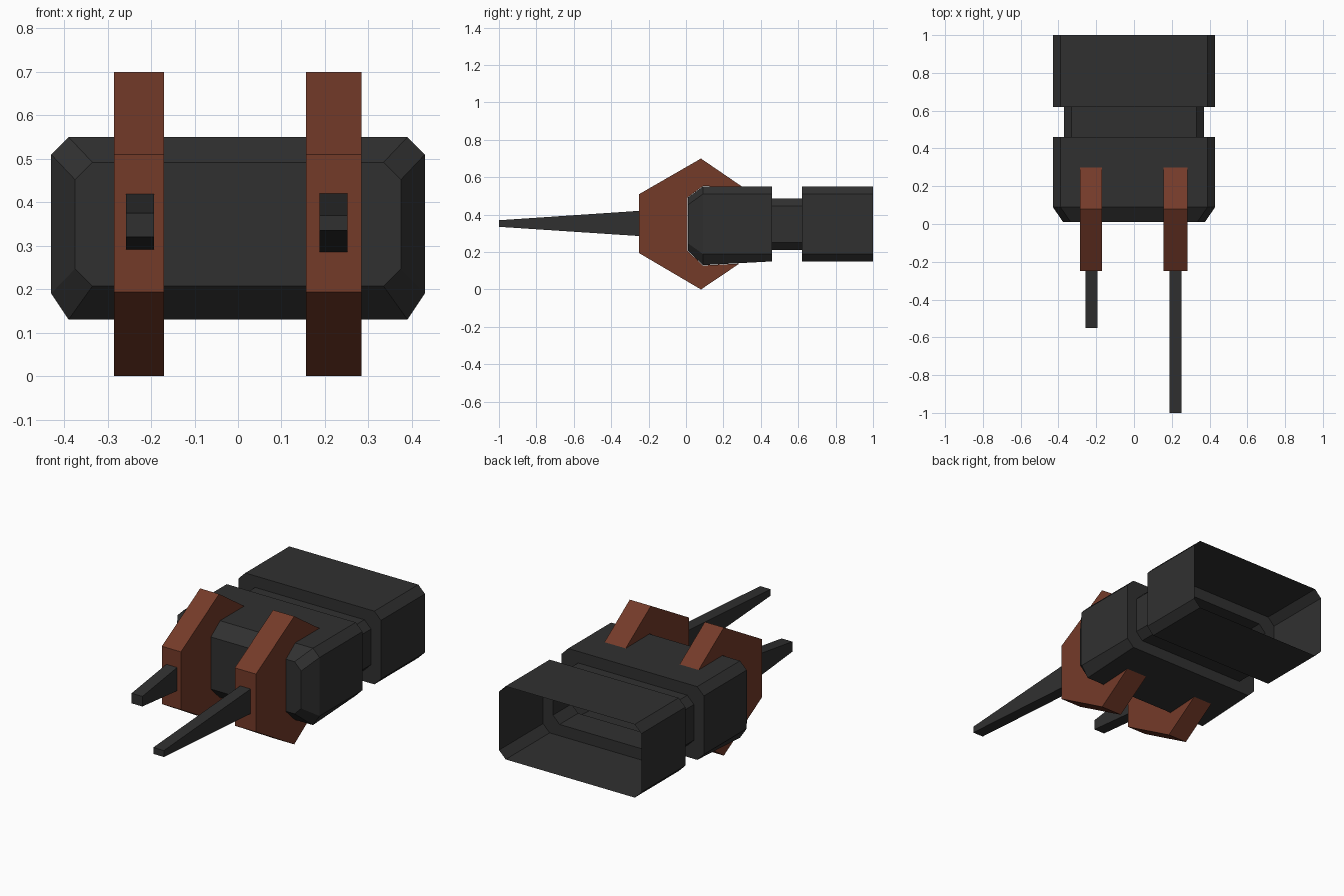
import bpy, bmesh

if "Cube" in bpy.data.objects:
    bpy.data.objects.remove(bpy.data.objects["Cube"])


def material(name, color):
    m = bpy.data.materials.new(name)
    m.diffuse_color = (*color, 1)
    m.use_nodes = True
    m.node_tree.nodes["Principled BSDF"].inputs["Base Color"].default_value = m.diffuse_color
    return m


DARK = material("charcoal", (0.030, 0.030, 0.030))
BROWN = material("rust_brown", (0.175, 0.043, 0.022))


def finish(bm, name, mat):
    me = bpy.data.meshes.new(name)
    bm.to_mesh(me)
    bm.free()
    me.materials.append(mat)
    ob = bpy.data.objects.new(name, me)
    bpy.context.collection.objects.link(ob)
    return ob


def octagon(hx, z0, z1, c=0.04, cb=0.04):
    """Chamfered rectangle in x/z, counter-clockwise seen from the front."""
    half = [(hx - c, z0), (hx, z0 + cb), (hx, z1 - c), (hx - c, z1)]
    return half + [(-x, z) for x, z in reversed(half)]


def extrude_profile(name, profile, x0, x1, mat):
    """Closed y/z profile extruded between two x positions."""
    bm = bmesh.new()
    a = [bm.verts.new((x0, y, z)) for y, z in profile]
    b = [bm.verts.new((x1, y, z)) for y, z in profile]
    n = len(profile)
    bm.faces.new(a)
    bm.faces.new(b[::-1])
    for i in range(n):
        j = (i + 1) % n
        bm.faces.new((a[i], b[i], b[j], a[j]))
    bmesh.ops.recalc_face_normals(bm, faces=bm.faces)
    return finish(bm, name, mat)


# Hollow body: bevelled knuckle block, narrow neck and open rear cuff
sections = [
    (0.01, octagon(0.375, 0.207, 0.492)),
    (0.09, octagon(0.43, 0.13, 0.55, 0.04, 0.06)),
    (0.46, octagon(0.43, 0.15, 0.55)),
    (0.46, octagon(0.37, 0.212, 0.487)),
    (0.62, octagon(0.37, 0.212, 0.487)),
    (0.62, octagon(0.43, 0.15, 0.55)),
    (1.00, octagon(0.43, 0.15, 0.55)),
]
bm = bmesh.new()
rings = [[bm.verts.new((x, y, z)) for x, z in pts] for y, pts in sections]
bm.faces.new(rings[0])
for a, b in zip(rings, rings[1:]):
    for i in range(8):
        j = (i + 1) % 8
        bm.faces.new((a[i], b[i], b[j], a[j]))
finish(bm, "hollow_body", DARK)

# Hexagonal brown bands wrapped around the front of the body
band = [(0.298, 0.551), (0.08, 0.70), (-0.25, 0.51), (-0.25, 0.194),
        (0.08, 0.0), (0.285, 0.138), (0.09, 0.128), (0.008, 0.207),
        (0.008, 0.492), (0.09, 0.552)]
extrude_profile("left_band", band, -0.285, -0.17, BROWN)
extrude_profile("right_band", band, 0.156, 0.284, BROWN)


# Tapering spikes, the left one broken off short
def spike(name, x0, x1, tip_y, base, tip):
    extrude_profile(name, [(-0.24, base[0]), (-0.24, base[1]),
                           (tip_y, tip[1]), (tip_y, tip[0])], x0, x1, DARK)


spike("left_short_spike", -0.258, -0.193, -0.55, (0.29, 0.42), (0.32, 0.375))
spike("right_long_spike", 0.188, 0.252, -1.0, (0.285, 0.421), (0.335, 0.37))
